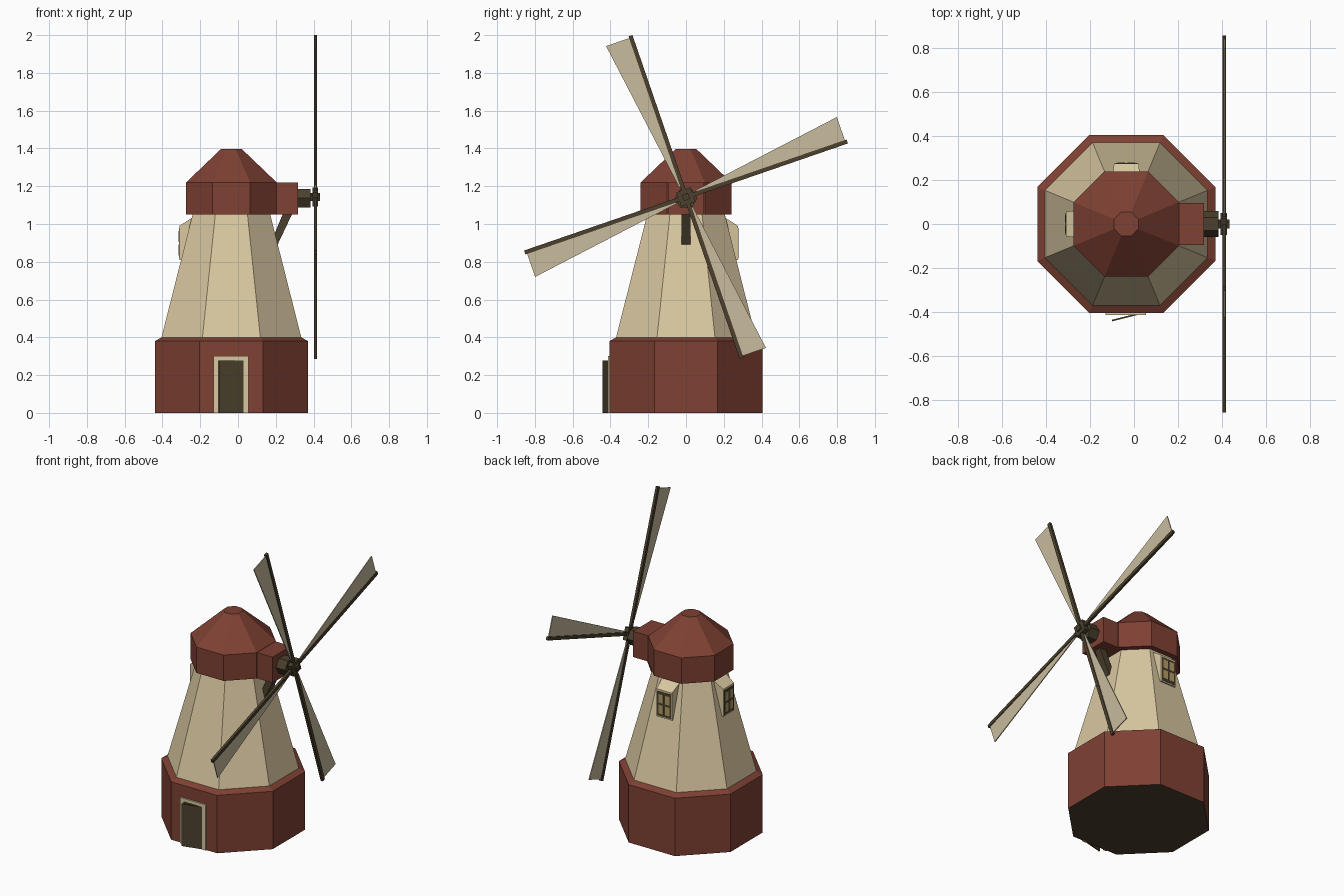
import bpy, bmesh, math
from mathutils import Matrix, Vector

if "Cube" in bpy.data.objects:
    bpy.data.objects.remove(bpy.data.objects["Cube"])

CX = -0.035            # tower axis
HUB = Vector((0.41, 0, 1.143))
TILT = math.radians(19)


def material(name, rgb):
    m = bpy.data.materials.new(name)
    m.diffuse_color = (*rgb, 1)
    m.use_nodes = True
    m.node_tree.nodes["Principled BSDF"].inputs["Base Color"].default_value = m.diffuse_color
    return m


RED = material("red_brick", (0.21, 0.052, 0.033))
TAN = material("cream_wall", (0.69, 0.57, 0.35))
SAIL = material("sail_cloth", (0.58, 0.50, 0.34))
WOOD = material("dark_wood", (0.07, 0.051, 0.026))
GLASS = material("window_pane", (0.45, 0.33, 0.13))


def mesh_object(name, verts, faces, mat, matrix=None):
    me = bpy.data.meshes.new(name)
    me.from_pydata(verts, [], faces)
    bm = bmesh.new()
    bm.from_mesh(me)
    bmesh.ops.recalc_face_normals(bm, faces=bm.faces)
    bm.to_mesh(me)
    bm.free()
    me.materials.append(mat)
    ob = bpy.data.objects.new(name, me)
    bpy.context.collection.objects.link(ob)
    if matrix:
        ob.matrix_world = matrix
    return ob


def loft(name, loops, mat, matrix=None):
    """Skin equal-length loops and close both ends."""
    n, k = len(loops[0]), len(loops)
    faces = [(r * n + i, r * n + (i + 1) % n, (r + 1) * n + (i + 1) % n, (r + 1) * n + i)
             for r in range(k - 1) for i in range(n)]
    faces += [tuple(range(n))[::-1], tuple(range((k - 1) * n, k * n))]
    return mesh_object(name, [v for loop in loops for v in loop], faces, mat, matrix)


def octagon(apothem, z):
    r = apothem / math.cos(math.pi / 8)
    return [(CX + r * math.cos(math.pi / 8 + i * math.pi / 4),
             r * math.sin(math.pi / 8 + i * math.pi / 4), z) for i in range(8)]


def box(name, x, y, z, mat, matrix=None):
    loops = [[(x[0], y[0], h), (x[1], y[0], h), (x[1], y[1], h), (x[0], y[1], h)] for h in z]
    return loft(name, loops, mat, matrix)


# Octagonal base, tower and cap
base = loft("base", [octagon(0.405, 0), octagon(0.405, 0.38), octagon(0.37, 0.40)], RED)
base.data.materials.append(WOOD)
for p in base.data.polygons:
    if p.normal.z < -0.9:
        p.material_index = 1
loft("tower", [octagon(0.37, 0.40), octagon(0.203, 1.06)], TAN)
loft("cap_roof", [octagon(0.24, 1.05), octagon(0.24, 1.22), octagon(0.055, 1.397)], RED)

# Shaft housing, shaft and brace
box("shaft_housing", (0.12, 0.318), (-0.096, 0.096), (1.05, 1.219), RED)
loft("shaft", [[(x, 0.06 * math.cos(i * math.pi / 3), 1.137 + 0.057 * math.sin(i * math.pi / 3))
                for i in range(6)] for x in (0.31, 0.385)], WOOD)
side = [(0.19, 0.94), (0.207, 0.885), (0.29, 1.06), (0.24, 1.06)]
loft("brace", [[(x, y, z) for x, z in side] for y in (-0.024, 0.024)], WOOD)

# Hub and four sails, turned about the x axis
turn = Matrix.Translation(HUB) @ Matrix.Rotation(TILT, 4, 'X')
box("hub", (-0.016, 0.014), (-0.04, 0.04), (-0.04, 0.04), WOOD, turn)
box("hub_pin", (-0.03, 0.025), (-0.016, 0.016), (-0.016, 0.016), WOOD, turn)
for i in range(4):
    m = turn @ Matrix.Rotation(i * math.pi / 2, 4, 'X')
    box(f"sail_spar_{i + 1}", (-0.008, 0.008), (-0.011, 0.011), (0, 0.903), WOOD, m)
    outline = [(0, 0.06), (0, 0.893), (-0.14, 0.893), (-0.017, 0.06)]
    loft(f"sail_{i + 1}", [[(x, y, z) for y, z in outline] for x in (-0.003, 0.003)], SAIL, m)

# Dormer windows on the back and left; local +x points outward
for side_name, angle in (("back", 90), ("left", 180)):
    m = Matrix.Translation((CX, 0, 0)) @ Matrix.Rotation(math.radians(angle), 4, 'Z')
    loft(f"{side_name}_window_dormer",
         [[(0.19, -0.066, 0.81), (0.19, 0.066, 0.81), (0.19, 0.066, 1.045), (0.19, -0.066, 1.045)],
          [(0.275, -0.056, 0.81), (0.275, 0.056, 0.81), (0.275, 0.056, 0.99), (0.275, -0.056, 0.99)]],
         TAN, m)
    box(f"{side_name}_window_frame", (0.27, 0.277), (-0.05, 0.05), (0.818, 0.978), WOOD, m)
    for j, (y, z) in enumerate([(a, b) for a in (-0.023, 0.023) for b in (0.863, 0.934)]):
        box(f"{side_name}_window_pane_{j + 1}", (0.272, 0.279), (y - 0.017, y + 0.017),
            (z - 0.029, z + 0.029), GLASS, m)

# Door surround, dark doorway and door standing ajar
box("door_frame_left", (-0.13, -0.105), (-0.414, -0.40), (0, 0.30), TAN)
box("door_frame_right", (0.03, 0.055), (-0.414, -0.40), (0, 0.30), TAN)
box("door_frame_top", (-0.105, 0.03), (-0.414, -0.40), (0.278, 0.30), TAN)
box("doorway", (-0.105, 0.03), (-0.407, -0.40), (0, 0.278), WOOD)
hinge = Matrix.Translation((0.028, -0.406, 0)) @ Matrix.Rotation(math.radians(14), 4, 'Z')
box("door", (-0.133, 0), (-0.005, 0.002), (0, 0.277), WOOD, hinge)
